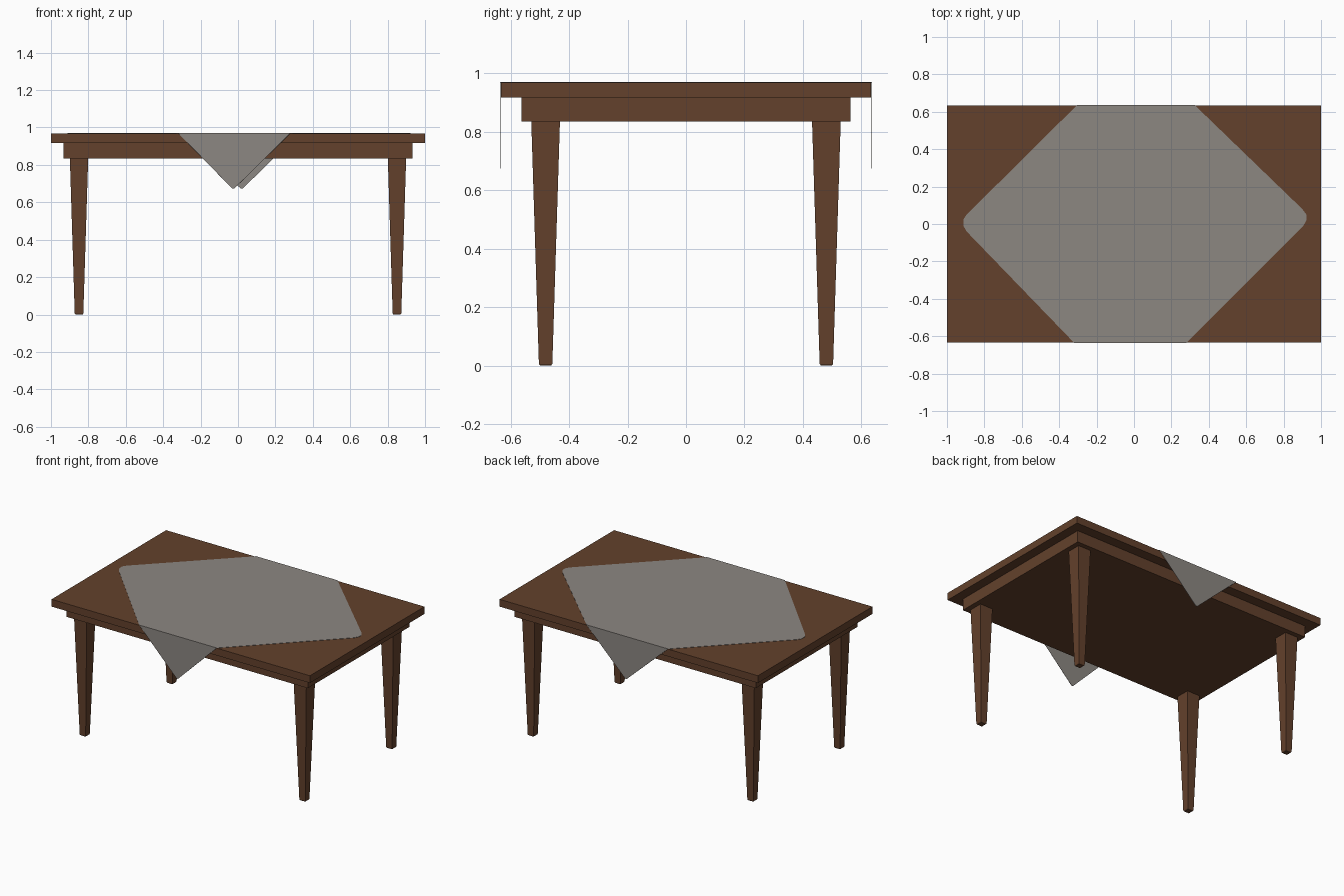
import bpy, bmesh

if "Cube" in bpy.data.objects:
    bpy.data.objects.remove(bpy.data.objects["Cube"])


def material(name, rgb):
    m = bpy.data.materials.new(name)
    m.diffuse_color = (*rgb, 1)
    m.use_nodes = True
    m.node_tree.nodes["Principled BSDF"].inputs["Base Color"].default_value = m.diffuse_color
    return m


WOOD = material("brown wood", (0.125, 0.053, 0.025))
CLOTH = material("grey cloth", (0.262, 0.242, 0.222))


def add_mesh(name, bm, mat):
    bmesh.ops.recalc_face_normals(bm, faces=bm.faces)
    me = bpy.data.meshes.new(name)
    bm.to_mesh(me)
    bm.free()
    me.materials.append(mat)
    ob = bpy.data.objects.new(name, me)
    bpy.context.collection.objects.link(ob)
    return ob


def lofted_block(name, cx, cy, sections, mat):
    """Rectangular sections (half x, half y, z) joined into a closed block."""
    bm = bmesh.new()
    rings = [[bm.verts.new((cx + sx * hx, cy + sy * hy, z))
              for sx, sy in ((-1, -1), (1, -1), (1, 1), (-1, 1))]
             for hx, hy, z in sections]
    for a, b in zip(rings, rings[1:]):
        for i in range(4):
            j = (i + 1) % 4
            bm.faces.new((a[i], a[j], b[j], b[i]))
    bm.faces.new(rings[0][::-1])
    bm.faces.new(rings[-1])
    return add_mesh(name, bm, mat)


# Table top and the solid apron beneath it
lofted_block("table_top", 0, 0, [(1, 0.633, 0.916), (1, 0.633, 0.967)], WOOD)
lofted_block("apron", 0, 0, [(0.934, 0.562, 0.835), (0.934, 0.562, 0.916)], WOOD)

# Four tapered legs with a small chamfer at the foot
for side, sx in (("left", -1), ("right", 1)):
    for end, sy in (("front", -1), ("back", 1)):
        lofted_block(f"{end}_{side}_leg", sx * 0.85, sy * 0.48,
                     [(0.019, 0.019, 0), (0.023, 0.023, 0.006),
                      (0.049, 0.049, 0.835)], WOOD)

# Square cloth laid cornerwise, its front and back corners hanging down
Z, Y = 0.969, 0.635
bm = bmesh.new()
outline = [(-0.32, -Y), (0.28, -Y), (0.905, -0.01), (0.922, 0.02), (0.922, 0.05),
           (0.90, 0.08), (0.325, Y), (-0.305, Y), (-0.895, 0.05), (-0.912, 0.025),
           (-0.912, -0.01), (-0.895, -0.04)]
v = [bm.verts.new((x, y, Z)) for x, y in outline]
bm.faces.new(v)
for a, b, y, tip in ((v[0], v[1], -Y, -0.025), (v[6], v[7], Y, 0.02)):
    s = 1 if y < 0 else -1
    low = [bm.verts.new((tip + s * d, y, 0.674)) for d in (-0.006, 0.006)]
    bm.faces.new((b, a, low[0], low[1]))
cloth = add_mesh("table_cloth", bm, CLOTH)
thick = cloth.modifiers.new("thickness", 'SOLIDIFY')
thick.thickness = 0.002
thick.offset = 0
